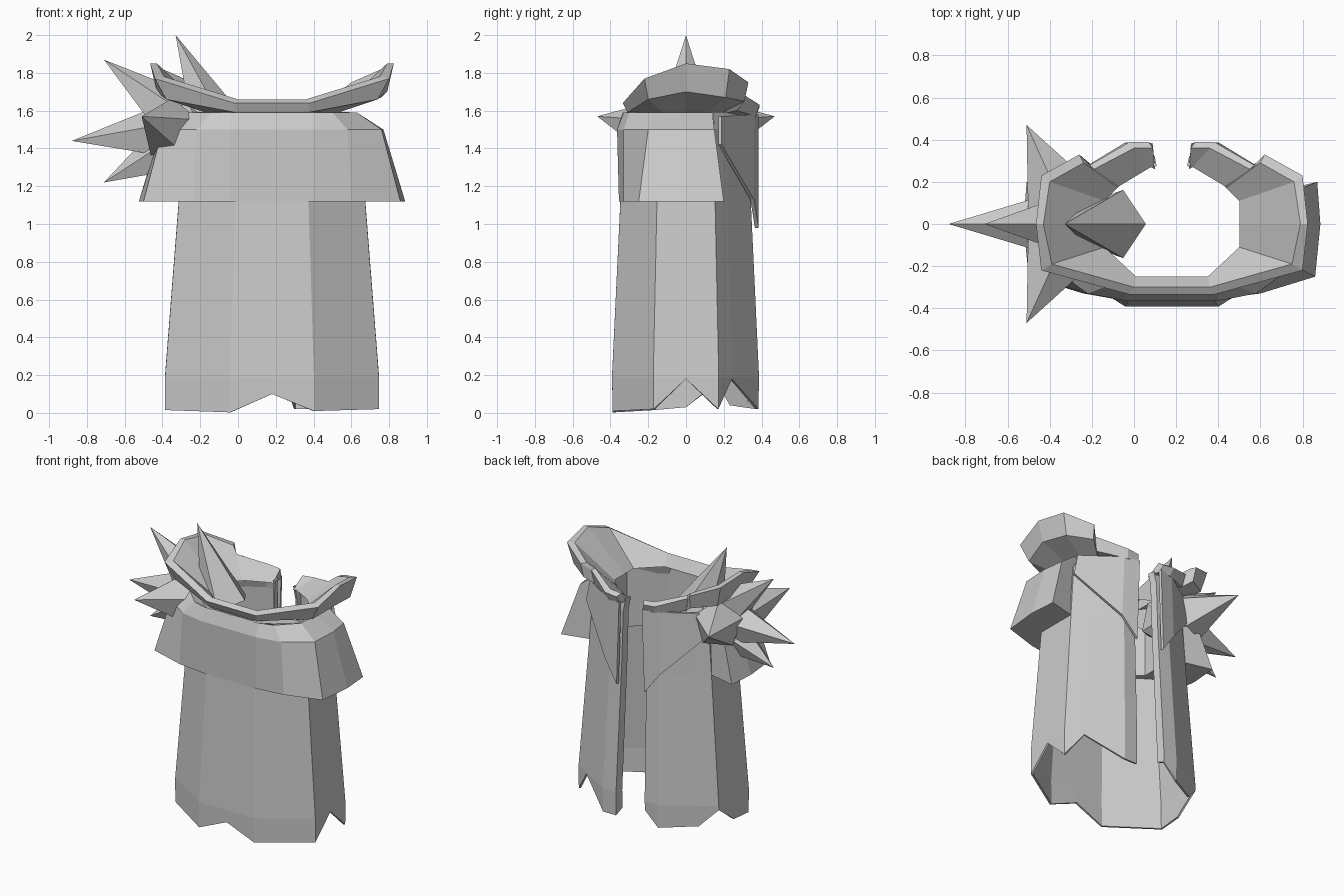
import bpy, bmesh
from mathutils import Vector

if "Cube" in bpy.data.objects:
    bpy.data.objects.remove(bpy.data.objects["Cube"])

CX = 0.18  # centre line of the garment (the spikes shift the overall centre)

mat = bpy.data.materials.new("plain grey")
mat.diffuse_color = (0.6, 0.6, 0.6, 1)
mat.use_nodes = True
mat.node_tree.nodes["Principled BSDF"].inputs["Base Color"].default_value = mat.diffuse_color


def finish(bm, name, thickness=0):
    bmesh.ops.remove_doubles(bm, verts=bm.verts, dist=0.0005)
    bmesh.ops.recalc_face_normals(bm, faces=bm.faces)
    mesh = bpy.data.meshes.new(name)
    bm.to_mesh(mesh)
    bm.free()
    mesh.materials.append(mat)
    ob = bpy.data.objects.new(name, mesh)
    bpy.context.collection.objects.link(ob)
    if thickness:
        mod = ob.modifiers.new("thickness", 'SOLIDIFY')
        mod.thickness = thickness
        mod.offset = 0
    return ob


def loft(name, sections, closed=False, thickness=0):
    """Skin a list of equal-length sections; closed sections get end caps."""
    bm = bmesh.new()
    rows = [[bm.verts.new((x + CX, y, z)) for x, y, z in s] for s in sections]
    n = len(rows[0])
    for a, b in zip(rows, rows[1:]):
        for i in range(n if closed else n - 1):
            j = (i + 1) % n
            bm.faces.new((a[i], a[j], b[j], b[i]))
    if closed:
        bm.faces.new(rows[0])
        bm.faces.new(rows[-1])
    return finish(bm, name, thickness)


def mirrored(half):
    """Half sections from front centre to back -> full run, left back to right back."""
    left = [[(-x, y, z) for x, y, z in s] for s in half[:0:-1]]
    return left + half


# Long robe: octagonal shell, open at the back, with a torn hem (dx, y, hem z)
right = [(0.22, -0.385, 0.01), (0.56, -0.17, 0.02), (0.56, 0, 0.18), (0.56, 0.17, 0.02),
         (0.45, 0.24, 0.18), (0.22, 0.38, 0.02), (0.12, 0.38, 0.02), (0.11, 0.33, 0.06)]
left_hem = [0.003, 0.015, 0.03, 0.16, 0.04, 0.02, 0.12, 0.14]
plan = [(-x, y, h) for (x, y, _), h in zip(right, left_hem)][::-1]
plan += [(0, -0.385, 0.1)] + right
levels = [(0.19, 1, 1), (1.12, 0.87, 0.885), (1.5, 0.82, 0.86), (1.59, 0.72, 0.83)]
rows = [[(x, y * 0.99, h) for x, y, h in plan]]
rows += [[(x * sx, y * sy, z) for x, y, _ in plan] for z, sx, sy in levels]
loft("robe", rows, thickness=0.014)

# Shoulder cape: wedge-shaped band round the front and sides
outline = [  # bottom, shoulder, top, inner edge (dx, y)
    [(0, -0.355), (0, -0.365), (0, -0.335), (0, -0.32)],
    [(0.22, -0.355), (0.22, -0.365), (0.22, -0.33), (0.2, -0.32)],
    [(0.42, -0.33), (0.4, -0.33), (0.32, -0.3), (0.28, -0.25)],
    [(0.68, -0.25), (0.58, -0.2), (0.45, -0.17), (0.4, -0.15)],
    [(0.705, 0), (0.59, 0), (0.45, 0), (0.4, 0)],
    [(0.69, 0.2), (0.57, 0.15), (0.45, 0.14), (0.4, 0.13)]]
half = []
for b, m, t, i in outline:
    half.append([(*b, 1.12), (*m, 1.5), (*t, 1.59), (*i, 1.57), (*i, 1.12)])
loft("shoulder_cape", mirrored(half), closed=True)

# Pointed flaps hanging down the back beside the opening
for s, side in ((-1, "left"), (1, "right")):
    top = [(0.09, 0.375, 1.58), (0.2, 0.35, 1.58), (0.46, 0.18, 1.57)]
    low = [(0.11, 0.375, 0.98), (0.22, 0.35, 1.13), (0.49, 0.18, 1.42)]
    loft(side + "_back_flap", [[(s * x, y, z) for x, y, z in r] for r in (top, low)],
         thickness=0.02)

# Flared collar: neck edge, belly, outer rim, inner rim; steps down near the back
collar = [
    [(0, -0.25, 1.58), (0, -0.31, 1.59), (0, -0.335, 1.64), (0, -0.3, 1.66)],
    [(0.17, -0.25, 1.58), (0.19, -0.31, 1.59), (0.2, -0.335, 1.64), (0.18, -0.3, 1.66)],
    [(0.32, -0.11, 1.58), (0.56, -0.2, 1.66), (0.62, -0.22, 1.77), (0.57, -0.19, 1.78)],
    [(0.32, 0, 1.58), (0.61, 0, 1.7), (0.645, 0, 1.85), (0.61, 0, 1.85)],
    [(0.32, 0.11, 1.58), (0.58, 0.21, 1.67), (0.62, 0.23, 1.82), (0.58, 0.2, 1.82)],
    [(0.26, 0.17, 1.58), (0.43, 0.31, 1.65), (0.44, 0.33, 1.75), (0.42, 0.29, 1.75)],
    [(0.25, 0.18, 1.58), (0.37, 0.27, 1.6), (0.39, 0.28, 1.7), (0.37, 0.26, 1.71)],
    [(0.1, 0.27, 1.57), (0.18, 0.37, 1.57), (0.2, 0.39, 1.63), (0.18, 0.36, 1.65)],
    [(0.08, 0.26, 1.57), (0.09, 0.37, 1.57), (0.11, 0.39, 1.62), (0.09, 0.36, 1.64)]]
loft("collar", mirrored(collar), closed=True)

# Spiked ball on one shoulder: faceted core plus six pointed spikes
bm = bmesh.new()
bmesh.ops.create_icosphere(bm, subdivisions=1, radius=0.18)
bmesh.ops.translate(bm, verts=bm.verts, vec=(-0.28, 0, 1.49))
finish(bm, "spike_core")

spikes = [  # base centre, tip, base radius
    ((-0.1, 0, 1.47), (-0.33, 0, 2.0), 0.17),
    ((-0.34, 0, 1.57), (-0.71, 0, 1.87), 0.15),
    ((-0.4, 0, 1.48), (-0.88, 0, 1.44), 0.15),
    ((-0.37, 0, 1.39), (-0.71, 0, 1.22), 0.14),
    ((-0.36, -0.14, 1.5), (-0.51, -0.47, 1.57), 0.17),
    ((-0.36, 0.14, 1.5), (-0.51, 0.47, 1.57), 0.17)]
for k, (base, tip, r) in enumerate(spikes, 1):
    base, tip = Vector(base), Vector(tip)
    axis = tip - base
    bm = bmesh.new()
    bmesh.ops.create_cone(bm, cap_ends=False, segments=5, radius1=r, radius2=0,
                          depth=axis.length)
    rot = axis.to_track_quat('Z', 'Y').to_matrix()
    bmesh.ops.rotate(bm, verts=bm.verts, cent=(0, 0, 0), matrix=rot)
    bmesh.ops.translate(bm, verts=bm.verts, vec=(base + tip) / 2)
    finish(bm, "shoulder_spike_%d" % k)
